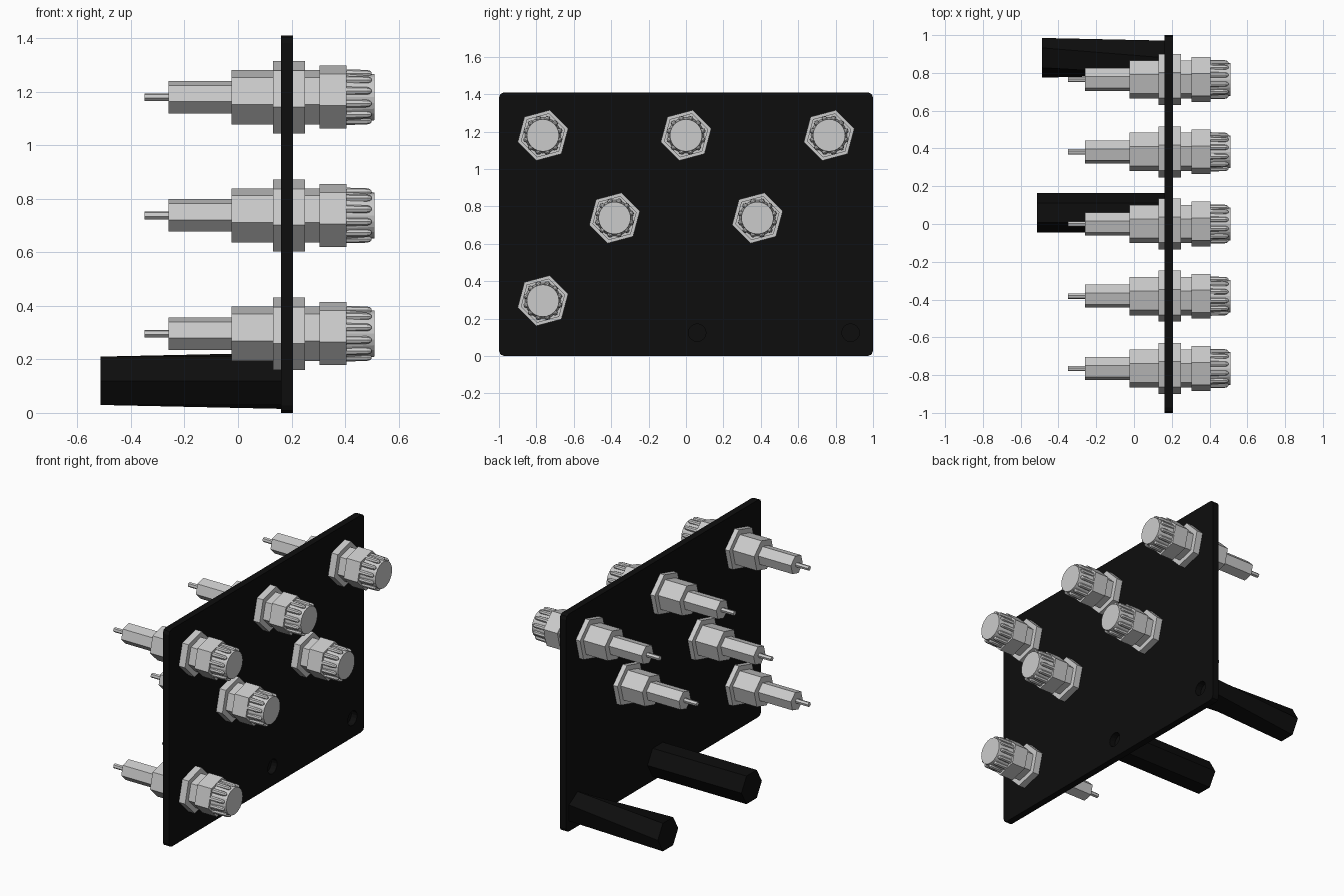
import bpy, bmesh
from math import sin, cos, pi, radians

if "Cube" in bpy.data.objects:
    bpy.data.objects.remove(bpy.data.objects["Cube"])


def loft(bm, rings, n, cy=0.0, cz=0.0):
    """Skin n-sided rings (x, radius, angle in degrees) along the x axis."""
    loops = []
    for x, r, a in rings:
        loops.append([bm.verts.new((x, cy + r * cos(radians(a) + 2 * pi * i / n),
                                    cz + r * sin(radians(a) + 2 * pi * i / n)))
                      for i in range(n)])
    for a, b in zip(loops, loops[1:]):
        for i in range(n):
            j = (i + 1) % n
            bm.faces.new((a[i], a[j], b[j], b[i]))
    bm.faces.new(loops[0])
    bm.faces.new(loops[-1])


def to_mesh(bm, name, mat=None):
    bmesh.ops.recalc_face_normals(bm, faces=bm.faces)
    me = bpy.data.meshes.new(name)
    bm.to_mesh(me)
    bm.free()
    if mat:
        me.materials.append(mat)
    return me


def add(me, name, loc=(0, 0, 0)):
    ob = bpy.data.objects.new(name, me)
    ob.location = loc
    bpy.context.collection.objects.link(ob)
    return ob


black = bpy.data.materials.new("black")
black.diffuse_color = (0.004, 0.004, 0.004, 1)
black.use_nodes = True
black.node_tree.nodes["Principled BSDF"].inputs["Base Color"].default_value = black.diffuse_color

PEGS = [(0.06, 0.125), (0.88, 0.125)]

# Panel with clipped corners
bm = bmesh.new()
bmesh.ops.create_cube(bm, size=1)
for v in bm.verts:
    v.co = (0.183 + v.co.x * 0.045, v.co.y * 2, 0.705 + v.co.z * 1.41)
edges = [e for e in bm.edges if abs(e.verts[0].co.x - e.verts[1].co.x) > 0.01]
bmesh.ops.bevel(bm, geom=edges, offset=0.028, segments=2, profile=0.5, affect='EDGES')
panel = add(to_mesh(bm, "panel", black), "panel")

# Screw holes through the panel, in line with the pegs
bm = bmesh.new()
for y, z in PEGS:
    loft(bm, [(0.1, 0.047, 0), (0.3, 0.047, 0)], 16, y, z)
cutter = add(to_mesh(bm, "hole_cutter"), "hole_cutter")
cutter.hide_render = True
cutter.hide_viewport = True
cut = panel.modifiers.new("holes", 'BOOLEAN')
cut.object = cutter
cut.solver = 'EXACT'

# Hexagonal support pegs; the outer one twists slightly towards the panel
for i, (tip, twist) in enumerate([(-0.513, 0), (-0.487, 30)]):
    bm = bmesh.new()
    loft(bm, [(tip, 0.105, 0), (0.165, 0.105, twist)], 6)
    add(to_mesh(bm, f"support_peg_{i + 1}", black), f"support_peg_{i + 1}",
        (0, PEGS[i][0], PEGS[i][1] - 0.005))

# Connector body: one stepped hexagonal bar
STEPS = [(-0.35, -0.26, 0.015), (-0.26, -0.025, 0.063), (-0.025, 0.13, 0.105),
         (0.13, 0.25, 0.14), (0.25, 0.305, 0.105), (0.305, 0.405, 0.122)]
bm = bmesh.new()
loft(bm, [(x, r, 15) for x0, x1, r in STEPS for x, r in ((x0, r), (x1, r))], 6)
body_mesh = to_mesh(bm, "connector_body")

# Knurled cap: tapered core with twelve round-ended ribs
bm = bmesh.new()
loft(bm, [(0.404, 0.096, 0), (0.51, 0.086, 0)], 24)
for k in range(12):
    a = 2 * pi * k / 12 + pi / 12
    loft(bm, [(0.404, 0.016, 0), (0.482, 0.014, 0), (0.493, 0.011, 0), (0.499, 0.005, 0)],
         8, 0.091 * cos(a), 0.091 * sin(a))
cap_mesh = to_mesh(bm, "connector_cap")

# Six connectors in three rows
SPOTS = [(-0.765, 1.18), (0, 1.18), (0.765, 1.18),
         (-0.382, 0.738), (0.382, 0.738), (-0.765, 0.296)]
for i, (y, z) in enumerate(SPOTS):
    add(body_mesh, f"connector_body_{i + 1}", (0, y, z))
    add(cap_mesh, f"connector_cap_{i + 1}", (0, y, z))
